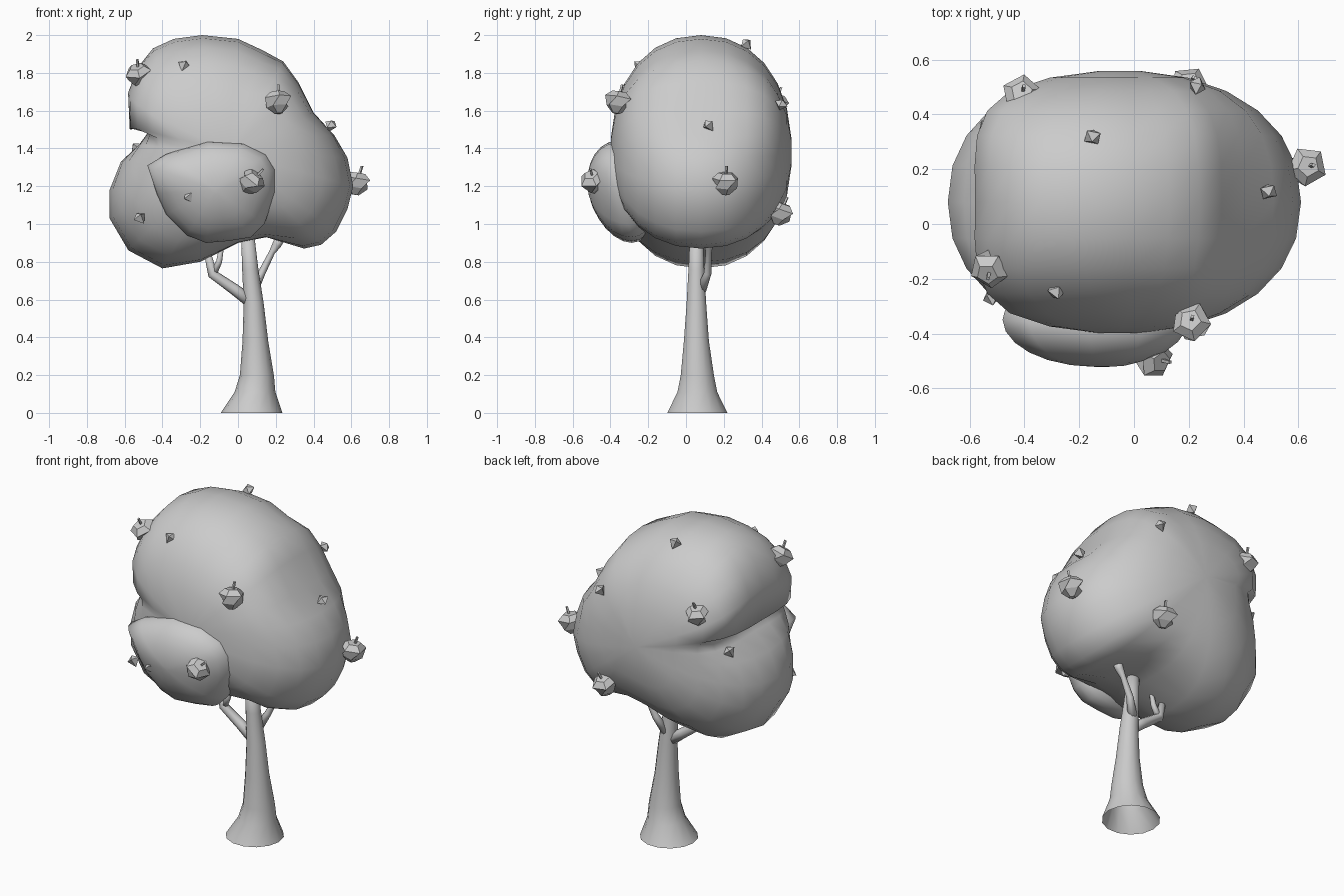
import bpy, bmesh, math
from mathutils import Vector

if "Cube" in bpy.data.objects:
    bpy.data.objects.remove(bpy.data.objects["Cube"])

grey = bpy.data.materials.new("plain_grey")
grey.diffuse_color = (0.6, 0.6, 0.6, 1)
grey.use_nodes = True
grey.node_tree.nodes["Principled BSDF"].inputs["Base Color"].default_value = grey.diffuse_color


def finish(bm, name, smooth):
    bmesh.ops.recalc_face_normals(bm, faces=bm.faces)
    me = bpy.data.meshes.new(name)
    for f in bm.faces:
        f.smooth = smooth
    bm.to_mesh(me)
    bm.free()
    me.materials.append(grey)
    ob = bpy.data.objects.new(name, me)
    bpy.context.collection.objects.link(ob)
    return ob


def skin(bm, rings, cap_start=True, cap_end=True):
    """Join equal rings of points into a tube, closed by fans at the ends."""
    vs = [[bm.verts.new(p) for p in r] for r in rings]
    n = len(vs[0])
    for a, b in zip(vs, vs[1:]):
        for i in range(n):
            j = (i + 1) % n
            bm.faces.new((a[i], a[j], b[j], b[i]))
    for on, ring in ((cap_start, vs[0]), (cap_end, vs[-1])):
        if on:
            mid = sum((v.co for v in ring), Vector()) / n
            c = bm.verts.new(mid)
            for i in range(n):
                bm.faces.new((ring[i], ring[(i + 1) % n], c))


def blob(name, outline, centre, y_mid, depth, shear=0.0, power=2.2, relaxed=None):
    """Rounded mass: an outline in x-z shrinking towards both y ends."""
    rings = []
    for k in range(-6, 7):
        a = k / 6.4 * math.pi / 2
        t = math.copysign(abs(math.sin(a)) ** (2 / power), a)
        s = math.cos(a) ** (2 / power)
        ring = []
        for i, (x, z) in enumerate(outline):
            if relaxed and i in relaxed:          # dents fade out off centre
                f = min(1, abs(t) / 0.85) ** 2
                rx, rz = relaxed[i]
                x, z = x + (rx - x) * f, z + (rz - z) * f
            px = centre[0] + (x - centre[0]) * s
            pz = centre[1] + (z - centre[1]) * s
            ring.append((px, y_mid + depth * t + shear * (pz - centre[1]), pz))
        rings.append(ring)
    bm = bmesh.new()
    skin(bm, rings)
    return finish(bm, name, True)


# Main foliage with a cleft on the left side
crown = [(-0.19, 2.0), (0, 1.98), (0.13, 1.92), (0.24, 1.86), (0.32, 1.75),
         (0.40, 1.59), (0.51, 1.47), (0.58, 1.35), (0.61, 1.2), (0.58, 1.08),
         (0.52, 0.96), (0.44, 0.89), (0.35, 0.87), (0.15, 0.93), (0, 0.90),
         (-0.2, 0.80), (-0.4, 0.765), (-0.58, 0.86), (-0.68, 1.03),
         (-0.68, 1.18), (-0.62, 1.33), (-0.52, 1.42), (-0.42, 1.53),
         (-0.57, 1.50), (-0.58, 1.7), (-0.53, 1.83), (-0.45, 1.93), (-0.34, 1.98)]
blob("foliage_crown", crown, (-0.05, 1.38), 0.08, 0.48,
     relaxed={3: (0.28, 1.90), 4: (0.40, 1.79), 5: (0.50, 1.64), 6: (0.57, 1.50),
              13: (0.15, 0.83), 14: (0, 0.80), 15: (-0.2, 0.76),
              20: (-0.68, 1.33), 21: (-0.68, 1.43), 22: (-0.68, 1.50),
              23: (-0.74, 1.56), 24: (-0.74, 1.72), 25: (-0.66, 1.86),
              26: (-0.51, 1.95)})

# Smaller foliage clump on the front
clump = [(-0.48, 1.31), (-0.38, 1.37), (-0.16, 1.44), (0.03, 1.43), (0.15, 1.37),
         (0.20, 1.29), (0.20, 1.17), (0.14, 1.0), (0.07, 0.93), (-0.05, 0.91),
         (-0.17, 0.90), (-0.27, 0.94), (-0.38, 1.05), (-0.43, 1.16)]
blob("foliage_clump", clump, (-0.12, 1.18), -0.33, 0.19, shear=-0.15, power=1.9)

# Trunk: centre x, centre y, height, radius
bm = bmesh.new()
N = 14
trunk = [(0.072, 0.06, 0, 0.163), (0.09, 0.06, 0.11, 0.108), (0.1, 0.06, 0.2, 0.09),
         (0.092, 0.055, 0.38, 0.068), (0.083, 0.055, 0.58, 0.053),
         (0.065, 0.055, 0.76, 0.043), (0.05, 0.055, 0.96, 0.034)]
skin(bm, [[(x + r * math.cos(i * math.tau / N), y + r * math.sin(i * math.tau / N), z)
           for i in range(N)] for x, y, z, r in trunk], cap_start=False)
finish(bm, "trunk", True)


def branch(name, path):
    """Tapered round limb along points given as x, y, z, radius."""
    pts = [Vector(p[:3]) for p in path]
    rings = []
    for i, p in enumerate(pts):
        d = (pts[min(i + 1, len(pts) - 1)] - pts[max(i - 1, 0)]).normalized()
        u = d.cross(Vector((0, 1, 0))).normalized()
        v = d.cross(u)
        rings.append([p + path[i][3] * (u * math.cos(k * math.tau / 8)
                      + v * math.sin(k * math.tau / 8)) for k in range(8)])
    bm = bmesh.new()
    skin(bm, rings)
    finish(bm, name, True)


# Branches
branch("left_branch", [(0.08, 0.055, 0.58, 0.035), (-0.02, 0.055, 0.655, 0.03),
                       (-0.135, 0.055, 0.735, 0.026), (-0.165, 0.055, 0.86, 0.018)])
branch("left_twig", [(-0.13, 0.055, 0.74, 0.02), (-0.1, 0.05, 0.80, 0.016),
                     (-0.085, 0.045, 0.89, 0.012)])
branch("right_branch", [(0.08, 0.08, 0.65, 0.028), (0.125, 0.115, 0.74, 0.02),
                        (0.18, 0.12, 0.85, 0.016), (0.205, 0.12, 0.89, 0.024),
                        (0.22, 0.12, 0.92, 0.026)])

# Faceted fruits with stems: place, lean about x and y, turn
fruits = [((-0.525, -0.16, 1.79), 0.4, -0.4, 0.3), ((0.21, -0.36, 1.65), -0.2, 0, 0.5),
          ((0.07, -0.49, 1.225), 0.7, 0.2, 0.9), ((0.63, 0.21, 1.22), 0, 0.15, 0.2),
          ((-0.41, 0.47, 1.64), -0.2, 0.2, 0.8), ((0.2, 0.50, 1.06), -0.3, 0.2, 0.4)]
for k, (loc, rx, ry, rz) in enumerate(fruits):
    bm = bmesh.new()
    skin(bm, [[(r * math.cos((i + o) * math.tau / 5), r * math.sin((i + o) * math.tau / 5), z)
               for i in range(5)]
              for r, z, o in ((0.02, -0.066, 0), (0.062, -0.028, 0),
                              (0.074, 0.02, 0.5), (0.04, 0.05, 0.5))])
    skin(bm, [[(0.008 * math.cos(i * math.tau / 4) + z * 0.15,
                0.008 * math.sin(i * math.tau / 4), z) for i in range(4)]
              for z in (0.04, 0.09)])
    ob = finish(bm, "fruit_%d" % (k + 1), False)
    ob.location = loc
    ob.rotation_euler = (rx, ry, rz)

# Small faceted buds
buds = [(-0.29, -0.255, 1.825), (-0.25, -0.475, 1.13), (-0.51, -0.27, 1.02),
        (0.49, 0.13, 1.51), (-0.15, 0.33, 1.94), (0.22, 0.50, 1.62), (-0.55, 0.35, 1.39)]
for k, loc in enumerate(buds):
    bm = bmesh.new()
    bmesh.ops.create_cone(bm, cap_ends=True, segments=4, radius1=0.036,
                          radius2=0, depth=0.045)
    bmesh.ops.poke(bm, faces=[f for f in bm.faces if len(f.verts) == 4], offset=0.025)
    ob = finish(bm, "bud_%d" % (k + 1), False)
    ob.location = loc
    ob.rotation_euler = (2.6, 0.4 * (-1) ** k, k * 0.9)
